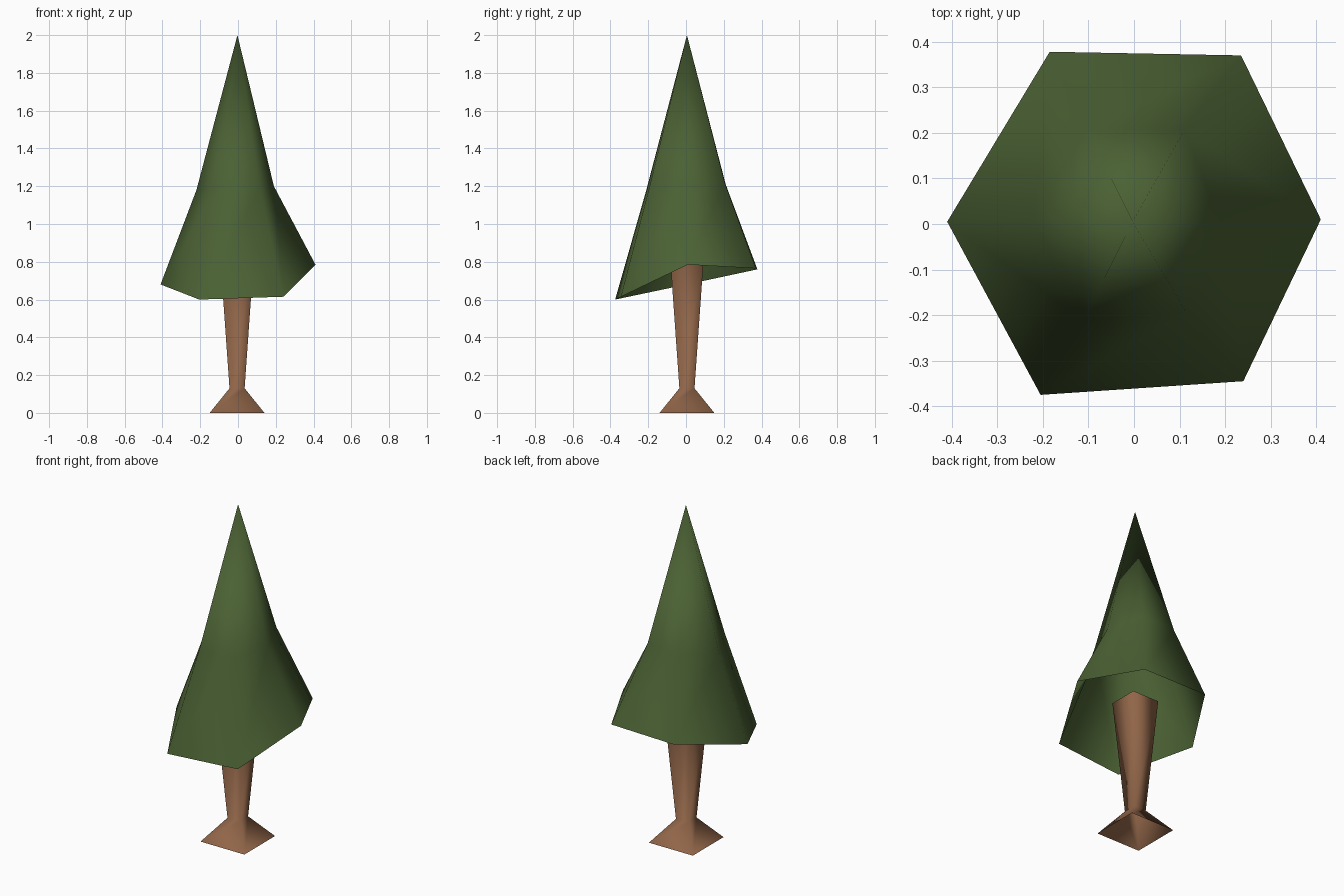
import bpy
import bmesh

cube = bpy.data.objects.get("Cube")
if cube:
    bpy.data.objects.remove(cube, do_unlink=True)


def make_material(name, color):
    mat = bpy.data.materials.new(name)
    mat.use_nodes = True
    mat.diffuse_color = (*color, 1)
    bsdf = mat.node_tree.nodes["Principled BSDF"]
    bsdf.inputs["Base Color"].default_value = (*color, 1)
    bsdf.inputs["Roughness"].default_value = 0.9
    return mat


def loft(name, rings, mat, tip=None):
    """Bridge rings from bottom to top, with an optional pointed tip."""
    bm = bmesh.new()
    loops = [[bm.verts.new(p) for p in ring] for ring in rings]
    count = len(loops[0])
    for low, high in zip(loops, loops[1:]):
        for i in range(count):
            j = (i + 1) % count
            bm.faces.new((low[i], low[j], high[j], high[i]))
    if tip:
        top = bm.verts.new(tip)
        for i in range(count):
            bm.faces.new((loops[-1][i], loops[-1][(i + 1) % count], top))
    for face in bm.faces:
        face.smooth = True
    mesh = bpy.data.meshes.new(name)
    bm.to_mesh(mesh)
    bm.free()
    mesh.materials.append(mat)
    obj = bpy.data.objects.new(name, mesh)
    bpy.context.collection.objects.link(obj)
    return obj


def square(half, z, cx=-0.005, cy=0.005):
    corners = ((1, 1), (-1, 1), (-1, -1), (1, -1))
    return [(cx + sx * half, cy + sy * half, z) for sx, sy in corners]


bark = make_material("bark_brown", (0.28, 0.13, 0.065))
leaf = make_material("leaf_green", (0.07, 0.12, 0.034))

# Trunk: flared square foot, narrow neck, widening upward into the foliage
loft("trunk", [square(0.145, 0), square(0.04, 0.13), square(0.088, 0.81)], bark)

# Foliage: open six-sided skirt with a slanting rim and a pinched waist
rim = [(0.41, 0.01, 0.785), (0.235, 0.37, 0.765), (-0.185, 0.378, 0.76),
       (-0.41, 0.005, 0.68), (-0.205, -0.375, 0.6), (0.24, -0.345, 0.615)]
waist = [(0.19, 0.005, 1.2), (0.11, 0.205, 1.22), (-0.105, 0.21, 1.21),
         (-0.22, 0.005, 1.18), (-0.11, -0.21, 1.18), (0.115, -0.195, 1.19)]
loft("foliage", [rim, waist], leaf, tip=(-0.003, 0.005, 2))
